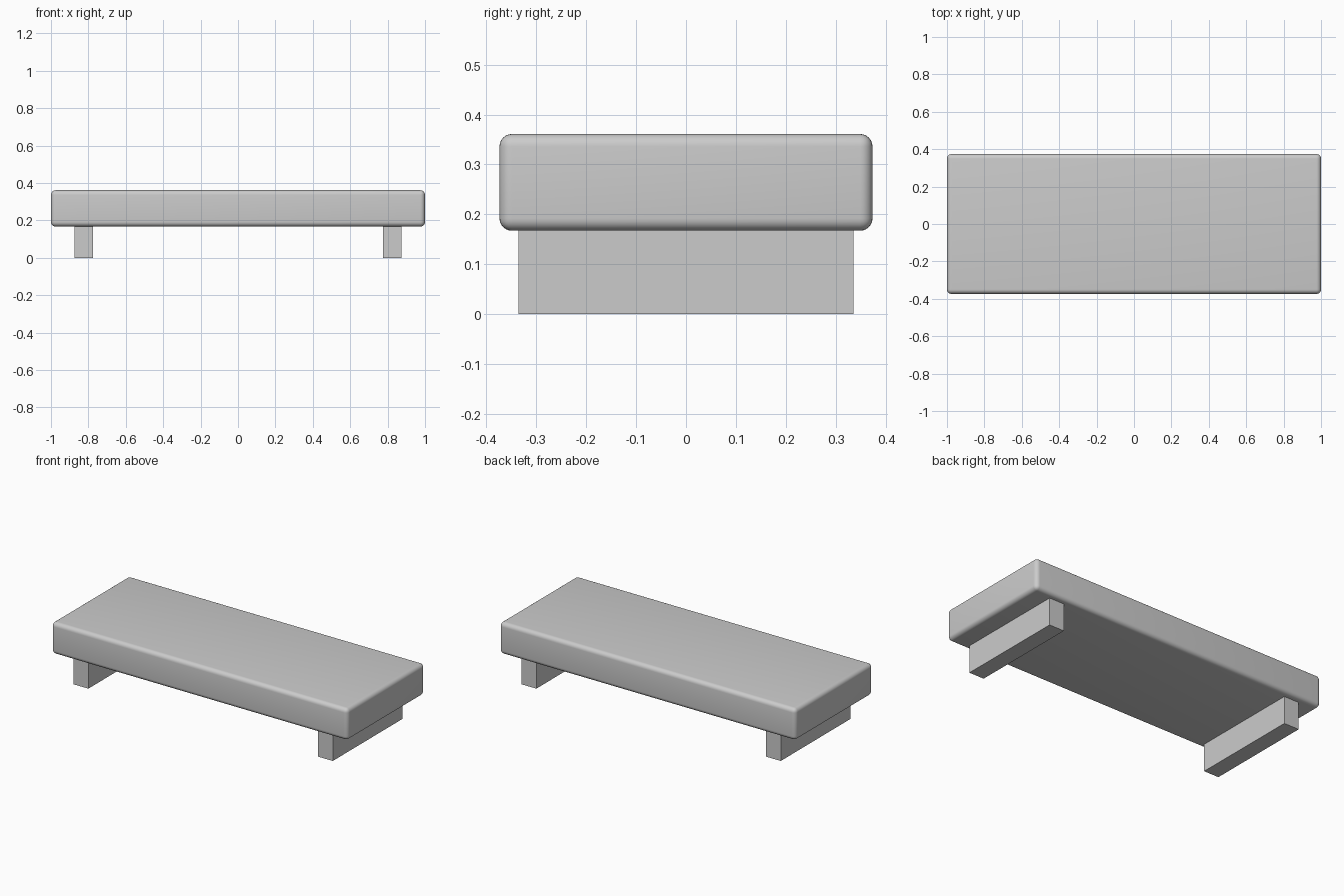
import bpy

if "Cube" in bpy.data.objects:
    bpy.data.objects.remove(bpy.data.objects["Cube"])


def box(name, center, size):
    bpy.ops.mesh.primitive_cube_add(size=1, location=center)
    obj = bpy.context.object
    obj.name = name
    obj.scale = size
    bpy.ops.object.transform_apply(location=False, rotation=False, scale=True)
    return obj


LEG_TOP = 0.167
TOP = 0.361

# Thick slab with softly rounded edges
slab = box("bench_top", (0, 0, (LEG_TOP + TOP) / 2), (2.0, 0.748, TOP - LEG_TOP))
bevel = slab.modifiers.new("rounded_edges", "BEVEL")
bevel.width = 0.025
bevel.segments = 6
bevel.limit_method = "NONE"
bpy.ops.object.modifier_apply(modifier=bevel.name)
bpy.ops.object.shade_smooth_by_angle()

# Two flat-sided support beams running front to back
for side, name in ((-1, "left_support"), (1, "right_support")):
    box(name, (side * 0.825, 0, LEG_TOP / 2), (0.1, 0.672, LEG_TOP))
